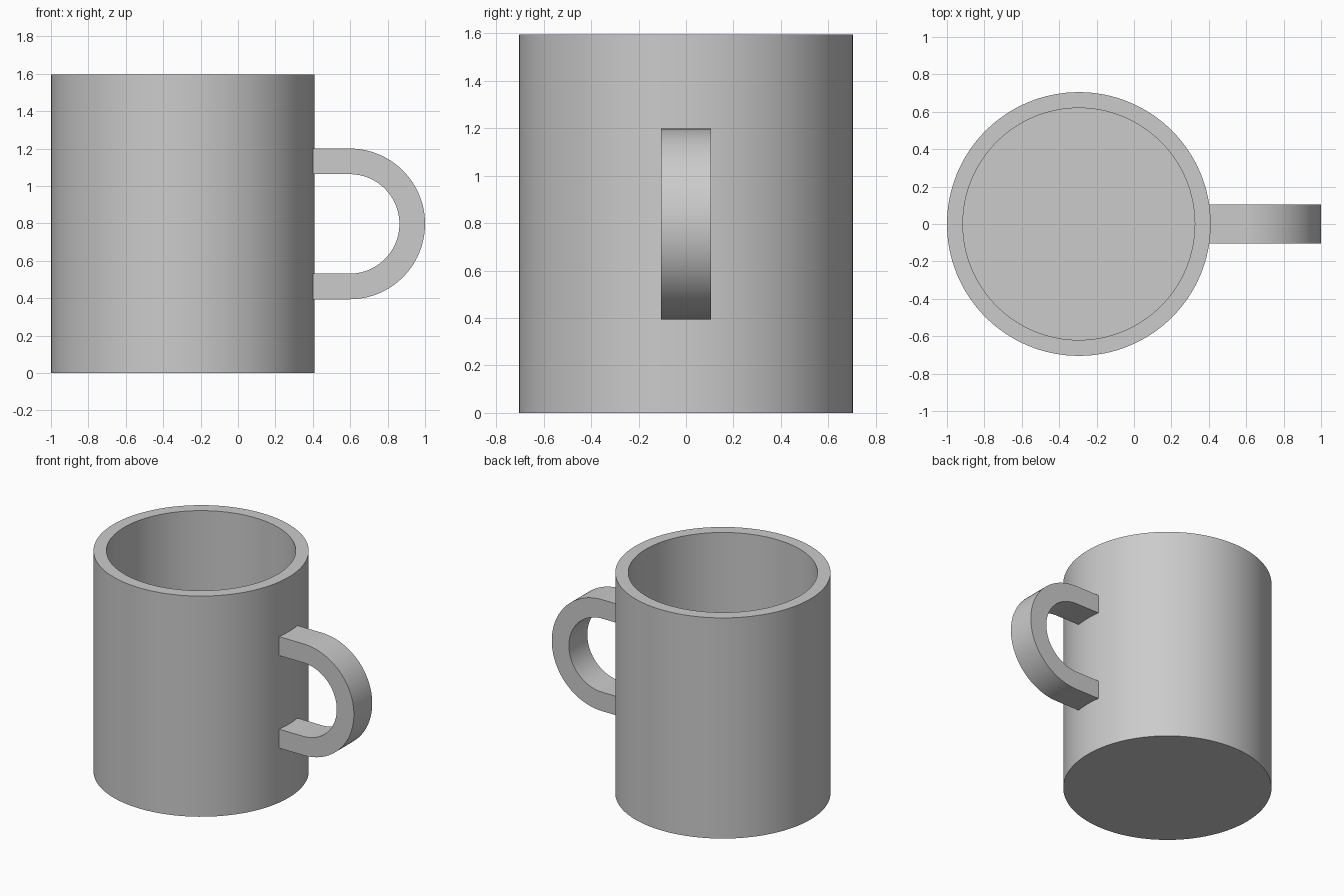
import bpy
import bmesh
from math import pi, sin, cos, radians

cube = bpy.data.objects.get("Cube")
if cube:
    bpy.data.objects.remove(cube, do_unlink=True)

# Single flat colour
grey = bpy.data.materials.new("light grey")
grey.use_nodes = True
colour = (0.6, 0.6, 0.6, 1.0)
grey.diffuse_color = colour
grey.node_tree.nodes["Principled BSDF"].inputs["Base Color"].default_value = colour


def finish(name, bm):
    """Turn a bmesh into a smooth object with sharp edges kept."""
    bmesh.ops.recalc_face_normals(bm, faces=bm.faces)
    mesh = bpy.data.meshes.new(name)
    bm.to_mesh(mesh)
    bm.free()
    mesh.materials.append(grey)
    obj = bpy.data.objects.new(name, mesh)
    bpy.context.collection.objects.link(obj)
    bpy.ops.object.select_all(action='DESELECT')
    obj.select_set(True)
    bpy.context.view_layer.objects.active = obj
    bpy.ops.object.shade_smooth_by_angle(angle=radians(30))
    return obj


# Cup: rings from the underside, up the outside, over the rim, to the inner floor
OUTER, INNER, HEIGHT, FLOOR = 0.705, 0.62, 1.595, 0.085
CENTRE_X, SIDES = -0.295, 128
bm = bmesh.new()
rings = []
for r, z in [(OUTER, 0), (OUTER, HEIGHT), (INNER, HEIGHT), (INNER, FLOOR)]:
    angles = [2 * pi * i / SIDES for i in range(SIDES)]
    rings.append([bm.verts.new((r * cos(a), r * sin(a), z)) for a in angles])
for low, high in zip(rings, rings[1:]):
    for i in range(SIDES):
        j = (i + 1) % SIDES
        bm.faces.new((low[i], low[j], high[j], high[i]))
bm.faces.new(rings[0])
bm.faces.new(rings[-1])
cup = finish("cup", bm)
cup.location.x = CENTRE_X

# Handle: D-shaped strap, its ends sunk into the cup wall
ROOT_X, BEND_X, MID_Z = 0.36, 0.597, 0.797
HALF_WIDTH, STEPS = 0.105, 48


def strap_line(radius):
    """Upper root, half circle, lower root."""
    arc = [pi / 2 - pi * i / STEPS for i in range(STEPS + 1)]
    bend = [(BEND_X + radius * cos(a), MID_Z + radius * sin(a)) for a in arc]
    return [(ROOT_X, MID_Z + radius)] + bend + [(ROOT_X, MID_Z - radius)]


bm = bmesh.new()
sections = []
for (xo, zo), (xi, zi) in zip(strap_line(0.403), strap_line(0.266)):
    corners = [(xo, -HALF_WIDTH, zo), (xo, HALF_WIDTH, zo),
               (xi, HALF_WIDTH, zi), (xi, -HALF_WIDTH, zi)]
    sections.append([bm.verts.new(c) for c in corners])
for a, b in zip(sections, sections[1:]):
    for i in range(4):
        j = (i + 1) % 4
        bm.faces.new((a[i], a[j], b[j], b[i]))
bm.faces.new(sections[0])
bm.faces.new(sections[-1])
finish("handle", bm)
